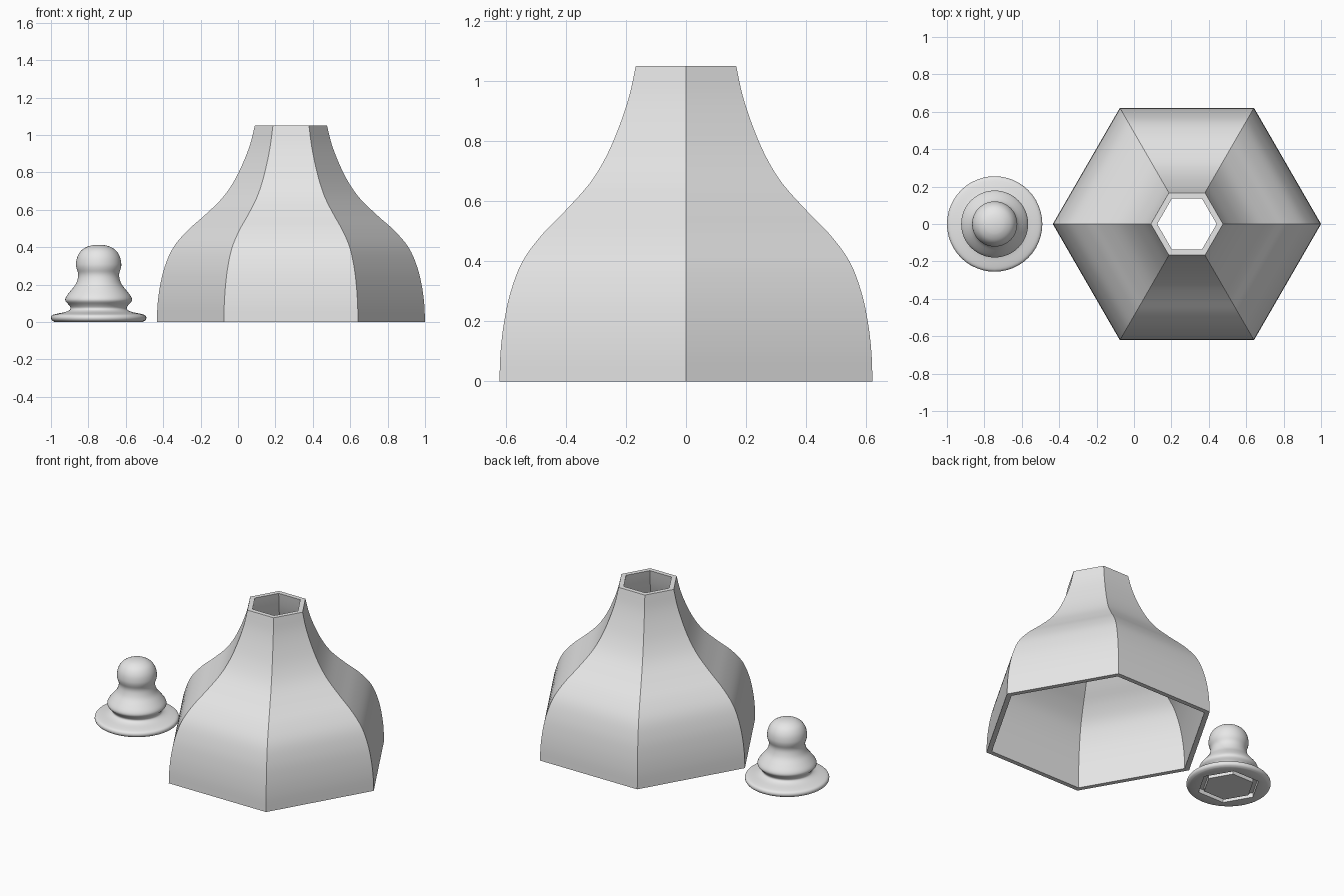
import bpy
import bmesh
from math import cos, sin, pi, radians
from mathutils import Vector

cube = bpy.data.objects.get("Cube")
if cube:
    bpy.data.objects.remove(cube, do_unlink=True)

COS30 = cos(pi / 6)

grey = bpy.data.materials.new("light grey")
grey.use_nodes = True
grey.diffuse_color = (0.8, 0.8, 0.8, 1)
grey.node_tree.nodes["Principled BSDF"].inputs["Base Color"].default_value = (0.8, 0.8, 0.8, 1)


def smooth_curve(points, steps):
    """Catmull-Rom curve through (radius, height) points."""
    p = [Vector(q) for q in points]
    p = [2 * p[0] - p[1]] + p + [2 * p[-1] - p[-2]]
    out = []
    for a, b, c, d in zip(p, p[1:], p[2:], p[3:]):
        for i in range(steps):
            t = i / steps
            out.append(0.5 * (2 * b + (c - a) * t + (2 * a - 5 * b + 4 * c - d) * t ** 2
                              + (3 * b - a - 3 * c + d) * t ** 3))
    return out + [p[-2]]


def inset_curve(curve, thickness):
    """Offset a profile inwards, keeping both ends at their own height."""
    out = []
    last = len(curve) - 1
    for i, q in enumerate(curve):
        t = (curve[min(i + 1, last)] - curve[max(i - 1, 0)]).normalized()
        r = q - thickness * Vector((t.y, -t.x))
        if i in (0, last):
            r.y = q.y
        out.append(r)
    return out


def ring_points(radius, height, segments, hexagonal):
    """Points of a round ring, or of a hexagon with corners on the x axis."""
    for i in range(segments):
        a = 2 * pi * i / segments
        r = radius
        if hexagonal:
            r *= COS30 / cos(a % (pi / 3) - pi / 6)
        yield r * cos(a), r * sin(a), height


def lathe(name, rings, segments, x, closed=False):
    """Join rings of (radius, height, hexagonal); radius 0 becomes a pole."""
    bm = bmesh.new()
    loops = []
    for radius, height, hexagonal in rings:
        if radius == 0:
            loops.append([bm.verts.new((0, 0, height))] * segments)
        else:
            loops.append([bm.verts.new(p) for p in ring_points(radius, height, segments, hexagonal)])
    pairs = list(zip(loops, loops[1:]))
    if closed:
        pairs.append((loops[-1], loops[0]))
    for low, high in pairs:
        for i in range(segments):
            j = (i + 1) % segments
            bm.faces.new(dict.fromkeys((low[i], low[j], high[j], high[i])))
    bmesh.ops.recalc_face_normals(bm, faces=bm.faces)
    mesh = bpy.data.meshes.new(name)
    bm.to_mesh(mesh)
    bm.free()
    mesh.materials.append(grey)
    obj = bpy.data.objects.new(name, mesh)
    obj.location.x = x
    bpy.context.collection.objects.link(obj)
    bpy.ops.object.select_all(action="DESELECT")
    obj.select_set(True)
    bpy.context.view_layer.objects.active = obj
    bpy.ops.object.shade_smooth_by_angle(angle=radians(40))
    return obj


# Hollow six-sided bell shade, profile measured to the middle of a side
outer = smooth_curve([(.621, 0), (.617, .1), (.605, .2), (.583, .3), (.544, .4), (.478, .49),
                      (.4, .57), (.32, .66), (.265, .75), (.222, .85), (.189, .95), (.167, 1.05)], 4)
inner = inset_curve(outer, 0.03)
lathe("bell_shade", [(p.x / COS30, p.y, False) for p in outer + inner[::-1]], 6, 0.283, closed=True)

# Turned finial with a hexagonal groove under its base that fits the shade neck
base = [(0, 0, True), (.157, 0, True), (.157, .03, True), (.192, .03, True), (.192, 0, True)]
turned = smooth_curve([(.235, 0), (.25, .009), (.255, .023), (.247, .037), (.22, .045), (.18, .053),
                       (.157, .063), (.15, .075), (.16, .092), (.178, .113), (.174, .135), (.15, .167),
                       (.124, .2), (.111, .235), (.11, .26), (.118, .285), (.121, .31), (.114, .348),
                       (.093, .382), (.06, .403), (.03, .411)], 3)
lathe("finial", base + [(p.x, p.y, False) for p in turned] + [(0, .413, False)], 48, -0.745)
